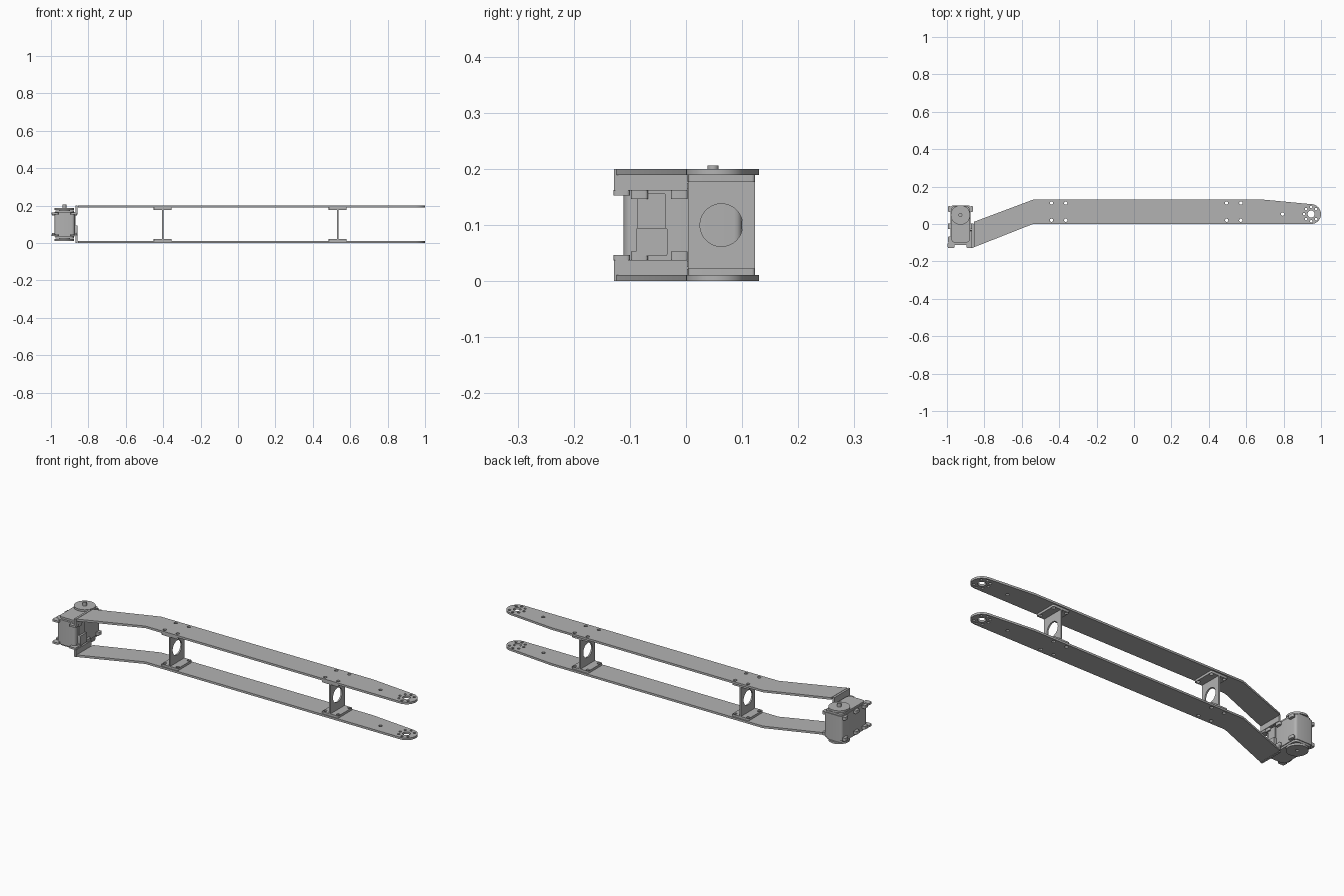
import bpy, math
from mathutils import Matrix

cube = bpy.data.objects.get("Cube")
if cube:
    bpy.data.objects.remove(cube, do_unlink=True)

GREY = (0.45, 0.45, 0.45, 1)
metal = bpy.data.materials.new("plain grey")
metal.use_nodes = True
metal.diffuse_color = GREY
metal.node_tree.nodes["Principled BSDF"].inputs["Base Color"].default_value = GREY


def circle(cx, cy, r, n=24):
    return arc(cx, cy, r, 0, 360 - 360 / n, n)


def arc(cx, cy, r, start, end, n):
    angles = [math.radians(start + (end - start) * i / (n - 1)) for i in range(n)]
    return [(cx + r * math.cos(a), cy + r * math.sin(a)) for a in angles]


def rounded(x0, x1, y0, y1, r, n=5):
    return (arc(x1 - r, y1 - r, r, 0, 90, n) + arc(x0 + r, y1 - r, r, 90, 180, n)
            + arc(x0 + r, y0 + r, r, 180, 270, n) + arc(x1 - r, y0 + r, r, 270, 360, n))


def slab(name, loops, low, high, frame=Matrix()):
    """Extrude an outline, with further loops as holes, from low to high."""
    curve = bpy.data.curves.new(name, "CURVE")
    curve.dimensions = "2D"
    curve.fill_mode = "BOTH"
    curve.extrude = (high - low) / 2
    for loop in loops:
        spline = curve.splines.new("POLY")
        spline.points.add(len(loop) - 1)
        for point, (x, y) in zip(spline.points, loop):
            point.co = (x, y, 0, 1)
        spline.use_cyclic_u = True
    temp = bpy.data.objects.new(name, curve)
    mesh = bpy.data.meshes.new_from_object(temp)
    bpy.data.objects.remove(temp)
    mesh.transform(frame @ Matrix.Translation((0, 0, (low + high) / 2)))
    mesh.materials.clear()
    mesh.materials.append(metal)
    obj = bpy.data.objects.new(name, mesh)
    bpy.context.collection.objects.link(obj)
    bpy.ops.object.select_all(action="DESELECT")
    obj.select_set(True)
    bpy.context.view_layer.objects.active = obj
    bpy.ops.object.shade_smooth_by_angle(angle=math.radians(30))
    return obj


def box(name, x0, x1, y0, y1, z0, z1):
    return slab(name, [[(x0, y0), (x1, y0), (x1, y1), (x0, y1)]], z0, z1)


# Maps an outline drawn in (y, z) so that it is extruded along x
SIDEWAYS = Matrix(((0, 0, 1, 0), (1, 0, 0, 0), (0, 1, 0, 0), (0, 0, 0, 1)))
MID = 0.1
SPACERS = (-0.403, 0.533)

# Long arm plates with bolt holes and a pivot hole at the tip
outline = ([(-0.855, -0.124), (-0.54, 0.0)] + arc(0.947, 0.053, 0.053, -90, 82, 18)
           + [(0.695, 0.13), (-0.54, 0.13), (-0.855, 0.012)])
spacer_bolts = [circle(x + dx, y, 0.009, 12) for x in SPACERS
                for dx in (-0.038, 0.038) for y in (0.02, 0.112)]
tip_bolts = [circle(x, y, 0.007, 12) for x, y in arc(0.947, 0.053, 0.038, 45, 315, 7)]
holes = spacer_bolts + tip_bolts + [circle(0.947, 0.053, 0.019), circle(0.795, 0.053, 0.009, 12)]


def layer(label, z0, z1):
    """Height range as it is, or mirrored about the middle for the upper half."""
    return (z0, z1) if label == "lower" else (2 * MID - z1, 2 * MID - z0)


for label in ("lower", "upper"):
    slab(label + "_arm_plate", [outline] + holes, *layer(label, 0, 0.011))
    # Bent end tab that bolts to the motor
    box(label + "_end_tab", -0.868, -0.857, -0.128, 0.003, *layer(label, 0, 0.038))

    # Spacer flanges
    for i, x in enumerate(SPACERS):
        bolts = [circle(x + dx, y, 0.009, 12) for dx in (-0.038, 0.038) for y in (0.02, 0.112)]
        slab(f"{label}_spacer_flange_{i + 1}", [rounded(x - 0.048, x + 0.048, 0.004, 0.123, 0.006)]
             + bolts, *layer(label, 0.011, 0.023))

    # Motor end cap, turning disc and hub
    slab(label + "_motor_cap", [rounded(-0.977, -0.878, -0.1, 0.096, 0.02)], *layer(label, 0.025, 0.036))
    slab(label + "_turning_disc", [circle(-0.928, 0.048, 0.052, 40), circle(-0.928, 0.048, 0.008)],
         *layer(label, 0.012, 0.022))
    slab(label + "_disc_neck", [circle(-0.928, 0.048, 0.03)], *layer(label, 0.02, 0.027))

    # Mounting ears around the motor case
    ears = layer(label, 0.037, 0.053)
    for side, x in (("left", -0.877), ("right", -0.978)):
        out = 0.017 if side == "left" else -0.017
        for i, y in enumerate((-0.083, -0.012, 0.08)):
            slab(f"{label}_{side}_ear_{i + 1}",
                 [rounded(min(x, x + out), max(x, x + out), y - 0.015, y + 0.015, 0.005)], *ears)
        slab(f"{label}_{side}_front_ear",
             [rounded(x - 0.018, x + 0.018, -0.129, -0.1, 0.006)], *layer(label, 0.037, 0.047))

# Hub screw on the upper disc
slab("upper_hub", [circle(-0.928, 0.048, 0.01)], 0.185, 0.206)

# Upright spacer webs with a round window
for i, x in enumerate(SPACERS):
    web = [(0.004, 0.011), (0.123, 0.011), (0.123, 0.189), (0.004, 0.189)]
    slab(f"spacer_web_{i + 1}", [web, circle(0.063, MID, 0.038, 40)], x - 0.004, x + 0.004, SIDEWAYS)

# Motor case with connector covers on its left side
slab("motor_case", [rounded(-0.98, -0.874, -0.111, 0.1, 0.014)], 0.035, 0.165)
slab("connector_cover", [rounded(-0.087, -0.036, 0.09, 0.157, 0.004)], -0.876, -0.868, SIDEWAYS)
slab("connector_block", [rounded(-0.089, -0.033, 0.045, 0.095, 0.004)], -0.876, -0.858, SIDEWAYS)
